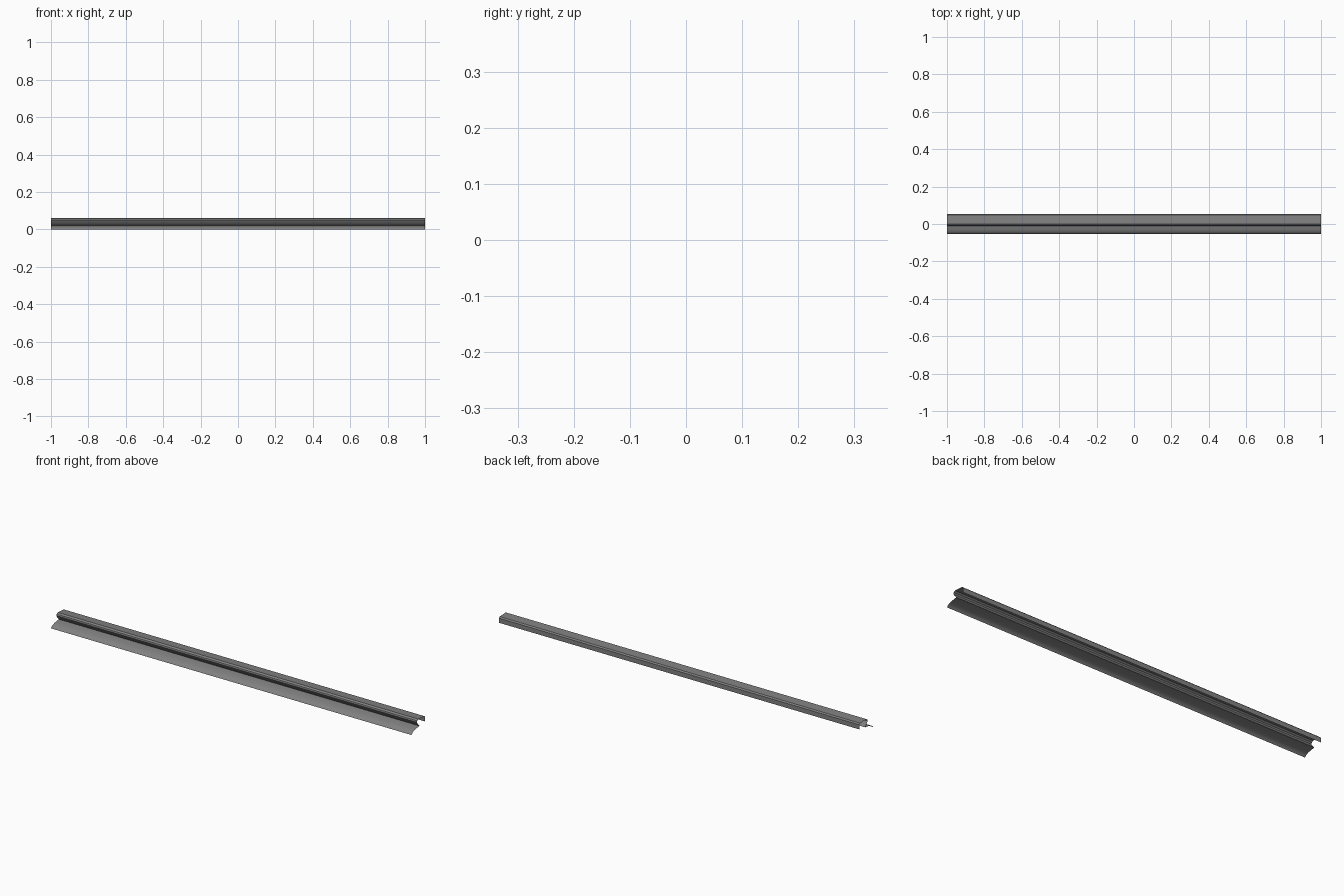
import bpy

if "Cube" in bpy.data.objects:
    bpy.data.objects.remove(bpy.data.objects["Cube"])

# Open sheet cross-section (y, z): front flange, inner crease, nose, top, back lip
profile = [
    (-0.053, 0.0), (-0.048, 0.007), (-0.040, 0.012), (-0.028, 0.016),
    (-0.012, 0.0195), (0.009, 0.022),
    (0.001, 0.032), (-0.007, 0.040), (-0.010, 0.047), (-0.008, 0.054),
    (0.0, 0.060), (0.047, 0.057), (0.053, 0.051), (0.053, 0.028),
]

# Sweep the section along the full length
n = len(profile)
verts = [(x, y, z) for x in (-1, 1) for y, z in profile]
faces = [(n + i, n + i + 1, i + 1, i) for i in range(n - 1)]
mesh = bpy.data.meshes.new("trim_rail")
mesh.from_pydata(verts, [], faces)
rail = bpy.data.objects.new("trim_rail", mesh)
bpy.context.collection.objects.link(rail)

# Dark grey metal
mat = bpy.data.materials.new("dark_grey")
mat.diffuse_color = (0.22, 0.22, 0.22, 1)
mat.use_nodes = True
mat.node_tree.nodes["Principled BSDF"].inputs["Base Color"].default_value = mat.diffuse_color
mesh.materials.append(mat)

# Soft bends stay smooth, creases stay sharp
bpy.context.view_layer.objects.active = rail
rail.select_set(True)
bpy.ops.object.shade_smooth_by_angle(angle=0.6)
